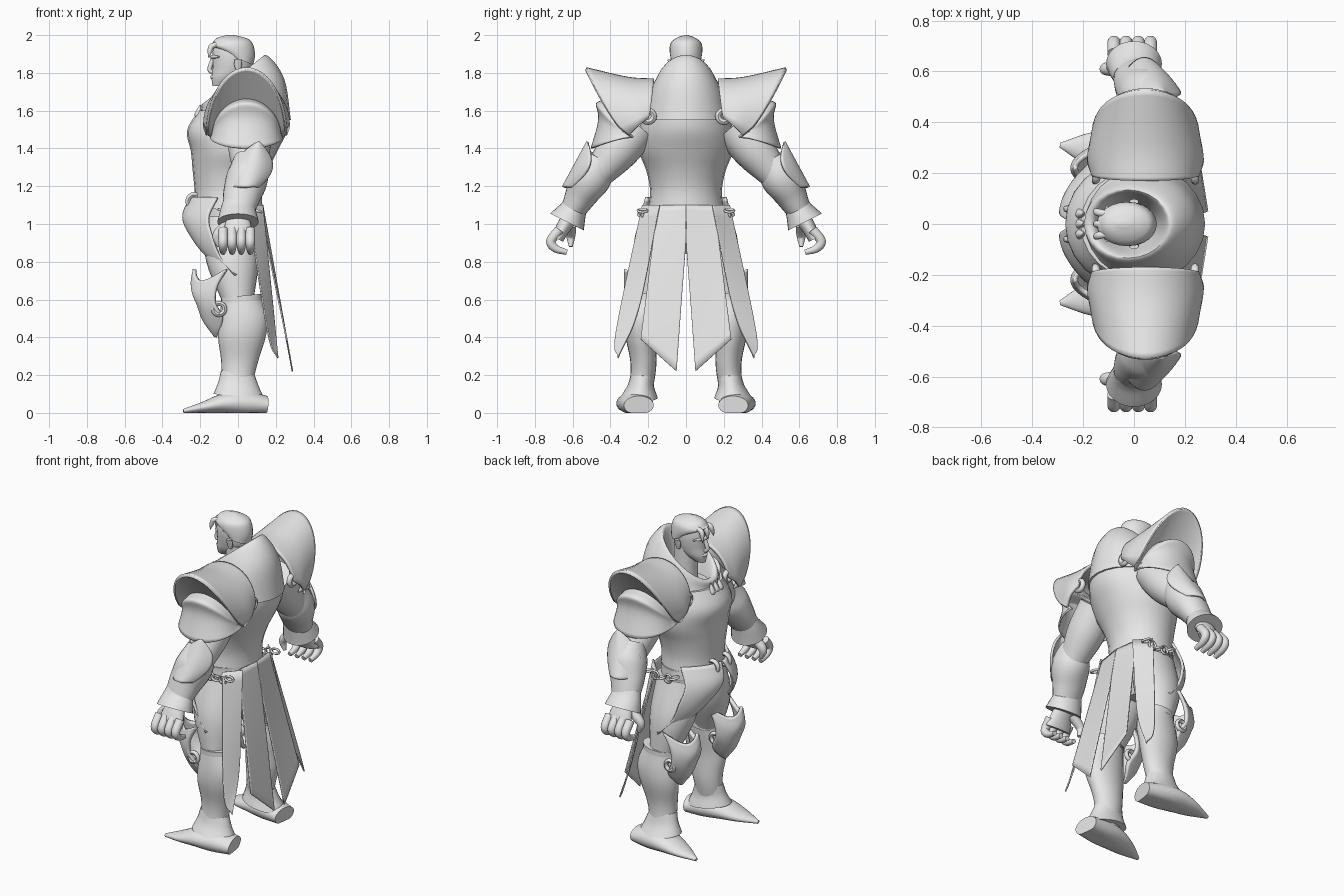
import bpy, bmesh
from math import sin, cos, pi
from mathutils import Vector

FORE, SIDE, UP = Vector((1, 0, 0)), Vector((0, 1, 0)), Vector((0, 0, 1))

if "Cube" in bpy.data.objects:
    bpy.data.objects.remove(bpy.data.objects["Cube"])

grey = bpy.data.materials.new("plain_grey")
grey.use_nodes = True
grey.diffuse_color = (.8, .8, .8, 1)
grey.node_tree.nodes["Principled BSDF"].inputs["Base Color"].default_value = grey.diffuse_color


def finish(obj, name, pair=False, thick=0):
    """Name, colour and shade an object, then add its modifiers."""
    obj.name = name
    obj.data.materials.append(grey)
    bpy.ops.object.select_all(action='DESELECT')
    obj.select_set(True)
    bpy.context.view_layer.objects.active = obj
    bpy.ops.object.shade_smooth_by_angle(angle=pi / 4)
    if thick:
        solid = obj.modifiers.new("thickness", 'SOLIDIFY')
        solid.thickness, solid.offset = thick, 0
    if pair:
        mirror = obj.modifiers.new("mirror", 'MIRROR')
        mirror.use_axis = (False, True, False)
        mirror.use_mirror_merge = False


def curve(values, t):
    """Smooth value at t along evenly spaced control values."""
    if not isinstance(values, tuple):
        return values
    last = len(values) - 1
    i = min(int(t * last), last - 1)
    t = t * last - i
    b, c = values[i], values[i + 1]
    a = values[i - 1] if i else 2 * b - c
    d = values[i + 2] if i + 2 <= last else 2 * c - b
    return b + t * (c - a + t * (2 * a - 5 * b + 4 * c - d + t * (3 * (b - c) + d - a))) / 2


def surface(name, point, ring=False, pair=True, thick=0, across=24, along=20):
    """Skin over point(u, v); a ring surface is closed round u and capped."""
    bm = bmesh.new()
    columns = across if ring else across + 1
    grid = []
    for j in range(along + 1):
        row = [point(i / across, j / along) for i in range(columns)]
        grid.append([bm.verts.new((p.x, p.y, max(p.z, 0))) for p in row])
    for low, high in zip(grid, grid[1:]):
        for i in range(across):
            k = (i + 1) % columns
            bm.faces.new((low[i], low[k], high[k], high[i]))
    if ring:
        bm.faces.new(grid[0])
        bm.faces.new(grid[-1])
    bmesh.ops.remove_doubles(bm, verts=bm.verts, dist=.0005)
    bmesh.ops.recalc_face_normals(bm, faces=bm.faces)
    mesh = bpy.data.meshes.new(name)
    bm.to_mesh(mesh)
    bm.free()
    obj = bpy.data.objects.new(name, mesh)
    bpy.context.collection.objects.link(obj)
    finish(obj, name, pair, thick)


def loft(name, x, y, z, depth, width=None, tilt=0, axis=None, pair=True):
    """Ellipses along a path: level ones, or square to the path if axis is set."""
    if width is None:
        width = depth

    def centre(v):
        return Vector((curve(x, v), curve(y, v), curve(z, v)))

    def point(u, v):
        if axis:
            way = (centre(v + .01) - centre(v - .01)).normalized()
            first = (axis - way * axis.dot(way)).normalized()
            second = way.cross(first)
        else:
            first, second = FORE + UP * curve(tilt, v), SIDE
        turn = 2 * pi * u
        return centre(v) + first * curve(depth, v) * cos(turn) + second * curve(width, v) * sin(turn)

    surface(name, point, ring=True, pair=pair)


def hoop(name, x, y, z, turn, major, minor):
    """A small ring on both sides of the body."""
    for side, label in ((-1, "left"), (1, "right")):
        bpy.ops.mesh.primitive_torus_add(location=(x, side * y, z), rotation=turn, major_radius=major,
                                         minor_radius=minor, major_segments=16, minor_segments=8)
        finish(bpy.context.object, label + "_" + name)


# Torso armour with a raised, open collar
loft("torso_armour", x=(-.05, -.05, -.04, -.02, -.005, .03), y=0, z=(1.07, 1.6), tilt=(-.12, 0, 0, 0, 0, 0),
     depth=(.18, .18, .2, .23, .265, .24), width=(.2, .19, .21, .25, .25, .22), pair=False)
loft("collar", x=(.03, .025, -.02, -.02, -.02), y=0, z=(1.55, 1.68, 1.76, 1.74, 1.6),
     depth=(.25, .22, .175, .14, .1), width=(.23, .195, .145, .12, .08), tilt=(0, .4, .75, .75, .4), pair=False)
loft("pelvis", x=-.04, y=0, z=(.84, 1.1), depth=(.06, .15, .16), width=(.06, .19, .2), pair=False)
for y in (-.04, 0, .04):
    loft("collar_point", x=(-.19, -.21, -.2), y=y, z=(1.55, 1.58, 1.63), depth=(.02, .02, .003), pair=False)

# Head
loft("neck", x=0, y=0, z=(1.6, 1.82), depth=.07, pair=False)
loft("head", x=(-.1, -.06, -.035, -.03, -.03, -.03, -.02), y=0, z=(1.73, 1.99),
     depth=(.035, .08, .1, .105, .105, .09, .02), width=(.025, .055, .07, .078, .08, .07, .015), pair=False)
loft("nose", x=(-.13, -.15, -.13), y=0, z=(1.88, 1.82, 1.8), depth=.012, axis=SIDE, pair=False)
for name, reach, half, z in (("brow", -.137, .07, 1.885), ("lips", -.136, .03, 1.778)):
    loft(name, x=(reach + half / 2, reach, reach + half / 2), y=(-half, 0, half), z=z,
         depth=(.005, .011, .005), axis=UP, pair=False)
loft("ears", x=0, y=(.075, .088), z=(1.81, 1.87), depth=(.01, .02, .018), width=.01)
loft("hair", x=(.01, -.025, -.03, -.035, -.04), y=0, z=(1.87, 1.92, 1.96, 1.985, 2),
     depth=(.07, .115, .105, .075, .02), width=(.08, .087, .08, .05, .01), tilt=(-.4, -.2, 0, 0, 0), pair=False)
for k in range(-1, 2):
    y = k * .04
    loft("hair_fringe", x=(-.11, -.14, -.15, -.155), y=(y, y * 1.4), z=(1.95, 1.94, 1.91, 1.88),
         depth=(.014, .014, .002), axis=SIDE, pair=False)


# Shoulder plates: arches swept outwards to a flared rim
def arched_plate(name, spread, y, out, z, rise, thick):
    def point(u, v):
        height = max(sin(pi * u), 0)
        return Vector((.045 + curve(spread, v) * cos(pi * u), curve(y, v) + curve(out, v) * height ** .7,
                       curve(z, v) + curve(rise, v) * height))
    surface(name, point, thick=thick)


arched_plate("pauldrons", spread=(.205, .22, .205), y=(.2, .25, .3), out=(-.03, .06, .23),
             z=(1.56, 1.52, 1.47), rise=(.2, .25, .35), thick=.02)
arched_plate("pauldron_undersides", spread=(.205, .18), y=(.3, .28), out=(.23, .12),
             z=(1.47, 1.46), rise=(.35, .2), thick=.01)
arched_plate("shoulder_guards", spread=(.18, .18, .19), y=.28, out=(.12, .19, .18, .22),
             z=1.46, rise=(.2, .15, -.06), thick=.01)
for x in (-.15, .24):
    hoop("pauldron_curl", x, .2, 1.57, (0, pi / 2, 0), .03, .016)

# Arms and forearm armour
loft("upper_arms", x=.06, y=(.25, .36, .47), z=(1.52, 1.39, 1.26), depth=(.11, .11, .08), axis=FORE)
loft("forearm_guards", x=(.06, .05, .02, 0), y=(.45, .61), z=(1.35, 1.05),
     depth=(.08, .11, .1, .08), width=(.08, .11, .085, .06), axis=FORE)
loft("wrist_cuffs", x=0, y=(.58, .6, .63), z=(1.12, 1.07, 1.01), depth=(.08, .095, .11),
     width=(.06, .075, .1), axis=FORE)


def elbow(u, v):
    w = 2 * u - 1
    bow = sin(.8 * pi * v)
    return Vector((.11 - .07 * v + .11 * w * bow, .52 + .13 * v - .08 * w * w * bow, 1.435 - .24 * v))


surface("elbow_points", elbow, thick=.015)

# Hands
loft("palms", x=0, y=(.61, .65, .68), z=(1.04, .98, .92), depth=(.06, .085), width=(.045, .032), axis=FORE)
for k in range(4):
    loft("fingers", x=.065 - .048 * k, y=(.67, .715, .69, .63), z=(.97, .91, .87, .85),
         depth=(.026, .024, .014), axis=FORE)
loft("thumbs", x=(-.05, -.11, -.1), y=.61, z=(1, .94, .88), depth=(.03, .025, .01), axis=SIDE)

# Legs, boots and feet
loft("thighs", x=(-.04, -.03, 0), y=(.12, .17, .22), z=(1.04, .58), depth=(.14, .14, .08), width=(.1, .12, .08))
loft("boots", x=(.02, .03, .02, .01, 0, .01), y=(.22, .24, .225, .25), z=(.62, .06),
     depth=(.1, .13, .125, .1, .085, .09), width=(.085, .087, .08, .07, .065, .065))
loft("boot_rims", x=.02, y=.22, z=(.59, .62), depth=.11, width=.09, tilt=.1)
loft("ankle_guards", x=(0, .01), y=(.23, .25), z=(.21, .08), depth=(.09, .11, .14),
     width=(.06, .07, .1), tilt=-.15)
loft("feet", x=(.15, -.29), y=(.25, .28, .31), z=(.04, .05, .05, .03, .01),
     depth=(.08, .09, .09, .065, .01), width=(.05, .065, .055, .03, .01), axis=SIDE)


# Knee guards with side wings
def knee(u, v):
    w = 2 * u - 1
    return Vector((curve((-.23, -.24, -.21, -.18, -.12), v) + curve((.17, .13, .09, .1, .01), v) * w * w,
                   .22 + .1 * w * (1 - v ** 4), .76 - .35 * v - .06 * (1 - v) * sin(pi * abs(w))))


surface("knee_guards", knee, thick=.02)
for y in (.15, .3):
    hoop("knee_curl", -.1, y, .55, (pi / 2, 0, 0), .03, .013)


# Hip plates sweeping back to a point
def hip(u, v):
    w = 2 * u - 1
    taper = 1 - v * v
    return Vector((curve((-.21, -.25, -.21, -.14, -.01), v) + (.07 * w + .03 * w * w) * taper,
                   curve((.11, .14, .19, .23, .3), v) + .1 * w * taper, curve((1.14, .93, .73), v)))


surface("hip_plates", hip, thick=.016)
hoop("hip_curl", -.23, .06, 1.12, (pi / 2, 0, 0), .035, .014)
for k in range(5):
    hoop("chain_link", .045 * k - .08, .23, 1.07 - .02 * sin(pi * k / 4), (pi / 2 * (k % 2), .3, 0), .024, .007)


# Split coat tails
def tail(name, inner_y, inner_z, outer_y, outer_z, lean, wrap):
    def point(u, v):
        y = curve(inner_y, v) * (1 - u) + curve(outer_y, v) * u
        z = curve(inner_z, v) * (1 - u) + curve(outer_z, v) * u
        return Vector((.13 + lean * (1.1 - z) - wrap * u * (1 - v), y, z))
    surface(name, point, thick=.008)


tail("centre_tails", inner_y=(0, 0, .025, .05), inner_z=(1.1, .92, .57, .22),
     outer_y=(.15, .24), outer_z=(1.1, .39), lean=.18, wrap=.02)
tail("side_tails", inner_y=(.14, .25, .36), inner_z=(1.1, .55, .29),
     outer_y=(.23, .37, .36), outer_z=(1.1, .43, .29), lean=.1, wrap=.08)
